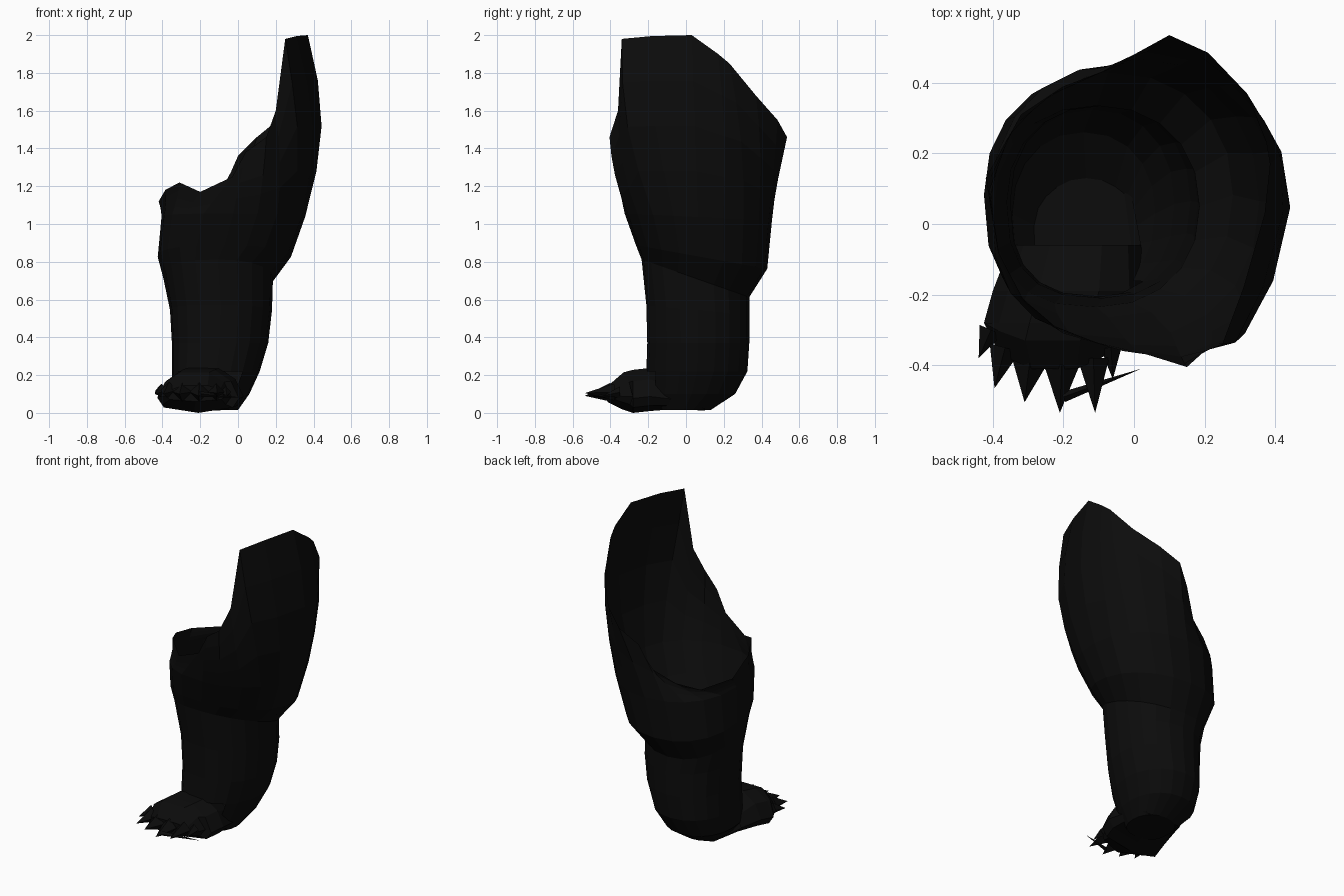
import bpy, bmesh, math
from mathutils import Vector

if "Cube" in bpy.data.objects:
    bpy.data.objects.remove(bpy.data.objects["Cube"])

fur = bpy.data.materials.new("black fur")
fur.diffuse_color = (0.0035, 0.0035, 0.0035, 1)
fur.use_nodes = True
fur.node_tree.nodes["Principled BSDF"].inputs["Base Color"].default_value = fur.diffuse_color
N = 20


def make(name, bm):
    me = bpy.data.meshes.new(name)
    bm.to_mesh(me)
    bm.free()
    me.materials.append(fur)
    ob = bpy.data.objects.new(name, me)
    bpy.context.collection.objects.link(ob)
    return ob


def loft(bm, rows):
    """Skin a list of closed rings, each a list of points."""
    rings = [[bm.verts.new(p) for p in r] for r in rows]
    for a, b in zip(rings, rings[1:]):
        n = len(a)
        for i in range(n):
            j = (i + 1) % n
            bm.faces.new((a[i], a[j], b[j], b[i]))
    return rings


def squash(v, k):
    return math.copysign(abs(v) ** k, v) if abs(v) > 1e-6 else 0.0


# Leg: rings squared at the inner front, (z, x min, x max, y min, y max, backward tilt)
levels = [
    (0.015, -0.27, 0.00, -0.15, 0.13, 0),
    (0.10, -0.345, 0.06, -0.20, 0.26, 0),
    (0.22, -0.35, 0.115, -0.21, 0.325, 0),
    (0.37, -0.35, 0.16, -0.205, 0.335, 0),
    (0.55, -0.36, 0.18, -0.21, 0.335, 0.1),
    (0.73, -0.395, 0.185, -0.235, 0.335, 0.35),
    (0.84, -0.425, 0.28, -0.265, 0.43, 0.18),
    (1.04, -0.405, 0.355, -0.325, 0.455, 0.05),
]
rows = []
for z, x0, x1, y0, y1, tilt in levels:
    ring = []
    for i in range(N):
        a = 2 * math.pi * i / N
        c, s = math.cos(a), math.sin(a)
        k = 0.75 if c < 0 and s < 0 else 0.92
        x = (x0 + x1) / 2 + (x1 - x0) / 2 * squash(c, k)
        y = (y0 + y1) / 2 + (y1 - y0) / 2 * squash(s, k)
        ring.append(Vector((x, y, z - tilt * y)))
    rows.append(ring)

# Open slanted rim of the thigh, high on the outer side
rim = [Vector(p) for p in (
    (0.37, 0.03, 2.0), (0.385, 0.17, 1.9), (0.375, 0.23, 1.85), (0.32, 0.37, 1.68),
    (0.21, 0.485, 1.55), (0.10, 0.535, 1.46), (0.0, 0.48, 1.36), (-0.04, 0.45, 1.22),
    (-0.20, 0.39, 1.13), (-0.32, 0.31, 1.09), (-0.42, 0.13, 1.12), (-0.385, -0.08, 1.18),
    (-0.31, -0.22, 1.22), (-0.20, -0.31, 1.17), (-0.03, -0.36, 1.25), (0.04, -0.37, 1.38),
    (0.15, -0.405, 1.46), (0.20, -0.36, 1.6), (0.25, -0.34, 1.98), (0.31, -0.18, 1.995))]
base = rows[-1]
for t in (0.25, 0.5, 0.75):
    ring = []
    for b, r in zip(base, rim):
        p = b.lerp(r, t)
        out = Vector((p.x, p.y - 0.05, 0)).normalized()
        # bulge to the outer side, slight hollow at the back
        bulge = max(-0.5, min(1, out.x - 0.3 * out.y))
        ring.append(p + out * bulge * 0.08 * (r.z - 1.04) / 0.96 * math.sin(math.pi * t))
    rows.append(ring)
rows.append(rim)
bm = bmesh.new()
rings = loft(bm, rows)
bm.faces.new(list(reversed(rings[0])))
# open the front of the ankle where the foot joins
hidden = [f for f in bm.faces if f.calc_center_median().z < 0.2
          and f.calc_center_median().y < -0.1 and f.normal.z > -2
          and f.calc_center_median().x < -0.02]
bmesh.ops.delete(bm, geom=hidden, context='FACES')
make("leg", bm)

# Foot: sections along y of (y, centre x, half width, bottom, top)
sections = [
    (0.10, -0.14, 0.13, 0.012, 0.05),
    (-0.06, -0.165, 0.185, 0.02, 0.18),
    (-0.19, -0.185, 0.215, 0.01, 0.25),
    (-0.28, -0.21, 0.215, 0.0, 0.24),
    (-0.34, -0.23, 0.195, 0.02, 0.225),
    (-0.42, -0.225, 0.16, 0.06, 0.15),
]
rows = []
for y, xc, w, zb, zt in sections:
    h = zt - zb
    rows.append([(xc + w * u, y + 0.06 * u * u * (y < -0.3), zb + h * v) for u, v in (
        (-1, 0.32), (-0.85, 0.12), (0, 0), (0.85, 0.12), (1, 0.32),
        (0.8, 0.7), (0.4, 0.95), (-0.4, 0.95), (-0.8, 0.7))])
bm = bmesh.new()
rings = loft(bm, rows)
bm.faces.new(rings[-1])
bmesh.ops.recalc_face_normals(bm, faces=bm.faces)
# remove the upper faces that would sit inside the ankle
bm.normal_update()
hidden = [f for f in bm.faces if f.calc_center_median().y > 0.0 and f.calc_center_median().z > 0.04]
bmesh.ops.delete(bm, geom=hidden, context='FACES')
make("foot", bm)

# Claws: four-sided spikes from base centre to tip
claws = [
    ((-0.405, -0.30, 0.12), (-0.44, -0.38, 0.10), 0.035),
    ((-0.365, -0.35, 0.12), (-0.395, -0.465, 0.10), 0.045),
    ((-0.295, -0.39, 0.11), (-0.31, -0.505, 0.10), 0.05),
    ((-0.205, -0.40, 0.11), (-0.21, -0.535, 0.09), 0.05),
    ((-0.115, -0.38, 0.11), (-0.11, -0.535, 0.105), 0.045),
    ((-0.065, -0.35, 0.11), (-0.06, -0.44, 0.09), 0.03),
    ((-0.20, -0.49, 0.10), (0.02, -0.41, 0.08), 0.015),
]
for c, tip, r in claws:
    bm = bmesh.new()
    c, tip = Vector(c), Vector(tip)
    side = (tip - c).cross(Vector((0, 0, 1))).normalized()
    up = Vector((0, 0, 1))
    ring = [bm.verts.new(c + d * r) for d in (side, up, -side, -up)]
    top = bm.verts.new(tip)
    for i in range(4):
        bm.faces.new((ring[i], ring[(i + 1) % 4], top))
    bm.faces.new(ring)
    bmesh.ops.recalc_face_normals(bm, faces=bm.faces)
    make("claw", bm)
